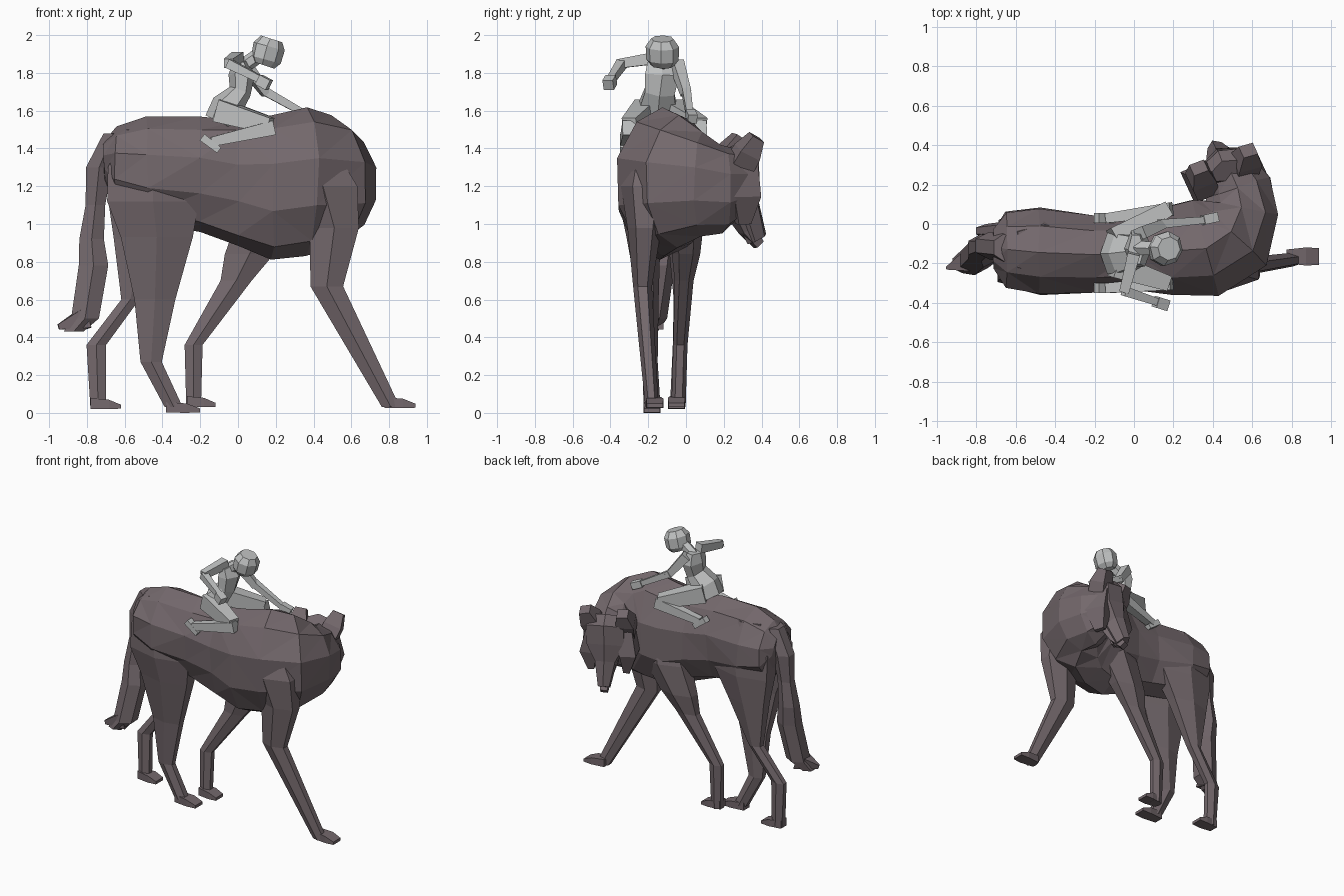
import bpy, bmesh, math, random
from mathutils import Vector as V

random.seed(4)


def material(name, color):
    m = bpy.data.materials.new(name)
    m.diffuse_color = (*color, 1)
    return m


FUR = material("dark fur", (0.172, 0.138, 0.149))
PALE = material("pale grey", (0.53, 0.54, 0.54))
X, Y, Z = V((1, 0, 0)), V((0, 1, 0)), V((0, 0, 1))


def loft(name, rings, mat, sides=6, jitter=0.0, turn=0.5):
    """Skin rings given as (centre, half axis U, half axis W)."""
    verts, faces = [], []
    for c, u, w in rings:
        for k in range(sides):
            a = 2 * math.pi * (k + turn) / sides
            p = V(c) + u * math.cos(a) + w * math.sin(a)
            verts.append(p + V([random.uniform(-jitter, jitter) for _ in range(3)]))
    for r in range(len(rings) - 1):
        for k in range(sides):
            a, b = r * sides + k, r * sides + (k + 1) % sides
            faces.append((a, b, b + sides, a + sides))
    n = len(verts)
    faces += [tuple(range(sides))[::-1], tuple(range(n - sides, n))]
    me = bpy.data.meshes.new(name)
    me.from_pydata(verts, [], faces)
    ob = bpy.data.objects.new(name, me)
    bpy.context.collection.objects.link(ob)
    me.materials.append(mat)
    # consistent outward normals
    bm = bmesh.new()
    bm.from_mesh(me)
    bmesh.ops.recalc_face_normals(bm, faces=bm.faces)
    if jitter:
        bmesh.ops.triangulate(bm, faces=bm.faces)
    bm.to_mesh(me)
    bm.free()
    return ob


def column(name, pts, sides=6, mat=FUR):
    """Horizontal sections: x, y, z, half x, half y."""
    return loft(name, [((x, y, z), X * a, Y * b) for x, y, z, a, b in pts], mat, sides)


def limb(name, pts, ref=Z, sides=4, mat=PALE):
    """Sections square to the path: x, y, z, half side, half depth."""
    cs = [V(p[:3]) for p in pts]
    rings = []
    for i, p in enumerate(pts):
        t = (cs[min(i + 1, len(cs) - 1)] - cs[max(i - 1, 0)]).normalized()
        u = (ref - t * ref.dot(t)).normalized()
        rings.append((cs[i], u * p[3], t.cross(u) * p[4]))
    return loft(name, rings, mat, sides)


# body and neck, curling round to the far side: x, y, heading, half width, bottom, top
spine = [(-.71, -.12, 0, .10, 1.22, 1.44), (-.65, -.13, 0, .19, 1.10, 1.51),
         (-.48, -.14, 0, .22, 1.00, 1.565), (-.20, -.15, 0, .195, .95, 1.565),
         (0, -.145, 0, .19, .88, 1.555), (.18, -.14, 3, .225, .81, 1.58),
         (.36, -.12, 15, .25, .83, 1.615), (.50, -.04, 45, .24, .88, 1.57),
         (.55, .08, 80, .19, .94, 1.49), (.525, .19, 108, .17, .95, 1.42),
         (.49, .27, 115, .13, 1.02, 1.39)]
rings = []
for x, y, h, w, lo, hi in spine:
    h = math.radians(h)
    rings.append(((x, y, (lo + hi) / 2), V((math.sin(h), -math.cos(h), 0)) * w * 1.04,
                  Z * (hi - lo) / 2))
loft("wolf_body", rings, FUR, 10, 0.008)

# head, hanging muzzle
L = V((.91, .42, 0))
D = V((-.38, .82, .45))
head = [(.47, .27, 1.41, .08, .06), (.465, .29, 1.33, .15, .10), (.46, .29, 1.19, .15, .11),
        (.445, .32, 1.08, .08, .08), (.42, .375, .92, .045, .06)]
loft("wolf_head", [((x, y, z), L * a, D * b) for x, y, z, a, b in head], FUR)

# ears and cheek tufts on each side of the face
mid = V((.455, .29, 0))
for s, tag in ((-1, "inner"), (1, "outer")):
    base = mid + L * .105 * s
    limb("ear_" + tag, [(base.x, base.y - .06, 1.29, .085, .09),
                        (base.x + .02 * s, base.y - .01, 1.38, .09, .085),
                        (base.x + .03 * s, base.y + .04, 1.46, .055, .05)], L, 4, FUR)
    limb("cheek_" + tag, [(base.x, base.y - .04, 1.30, .08, .10),
                          (base.x + .04 * s, base.y - .03, 1.14, .08, .11),
                          (base.x + .02 * s, base.y - .03, 1.0, .03, .05)], L, 4, FUR)
limb("lower_jaw", [(.46, .26, 1.08, .09, .06), (.44, .32, .97, .05, .05),
                   (.415, .385, .89, .035, .035)], L, 4, FUR)

# legs, hips and shoulders running up into the flanks
column("near_hind_leg", [(-.46, -.18, 1.50, .15, .08), (-.455, -.215, 1.30, .27, .135),
                         (-.45, -.235, 1.12, .28, .12),
                         (-.43, -.225, .93, .22, .09), (-.44, -.20, .60, .125, .055),
                         (-.46, -.19, .27, .065, .04), (-.34, -.18, .03, .055, .045)])
column("far_hind_leg", [(-.46, -.08, 1.50, .15, .08), (-.455, -.045, 1.30, .27, .12),
                        (-.47, -.03, 1.12, .25, .105),
                        (-.51, -.02, .92, .17, .075), (-.57, -.02, .60, .055, .045),
                        (-.75, -.035, .36, .06, .035), (-.74, -.045, .03, .048, .04)])
column("near_fore_leg", [(.40, -.20, 1.40, .13, .10), (.45, -.22, 1.2, .21, .125),
                         (.51, -.22, .98, .15, .09),
                         (.47, -.23, .67, .10, .05), (.81, -.18, .03, .055, .035)])
column("far_fore_leg", [(.22, -.02, 1.25, .14, .09), (.17, -.01, 1.05, .19, .11),
                        (.06, 0, .84, .15, .075),
                        (-.01, -.01, .70, .095, .05), (-.235, -.03, .36, .055, .038),
                        (-.235, -.04, .03, .045, .038)])
for tag, x, y, z, ln in (("near_hind", -.38, -.18, 0, .18), ("far_hind", -.78, -.05, .02, .16),
                         ("near_fore", .775, -.165, .025, .165), ("far_fore", -.27, -.05, .03, .15)):
    loft("paw_" + tag, [((x, y, z + .03), Y * .05, Z * .04),
                        ((x + ln * .6, y, z + .025), Y * .065, Z * .035),
                        ((x + ln, y, z + .013), Y * .06, Z * .015)], FUR, 4)

# tail
column("tail", [(-.66, -.12, 1.48, .06, .07), (-.735, -.11, 1.30, .08, .07),
                (-.755, -.115, 1.10, .06, .055), (-.775, -.12, .92, .075, .07),
                (-.765, -.14, .78, .09, .08), (-.81, -.18, .50, .085, .08),
                (-.87, -.20, .43, .06, .05)])
limb("tail_tip", [(-.81, -.18, .50, .09, .08), (-.95, -.225, .455, .01, .02)], Y, 4, FUR)

# rider torso and head
limb("rider_torso", [(-.10, -.15, 1.54, .12, .08), (-.06, -.15, 1.62, .115, .085),
                     (.01, -.14, 1.70, .09, .06), (.02, -.125, 1.79, .105, .07),
                     (.01, -.13, 1.86, .085, .04)], Y, 6)
limb("rider_neck", [(.02, -.12, 1.83, .04, .04), (.12, -.125, 1.90, .04, .04)], Y, 6)
limb("rider_head", [(.138, -.125, 1.84, .065, .055), (.148, -.125, 1.87, .088, .08),
                    (.165, -.125, 1.94, .09, .085), (.178, -.125, 1.98, .06, .06)],
     V((.5, .87, 0)), 8)

# rider arms: one bent outward, one reaching to the neck
limb("near_upper_arm", [(.0, -.15, 1.88, .045, .045), (-.05, -.345, 1.85, .035, .035)])
limb("near_forearm", [(-.05, -.34, 1.85, .035, .035), (.13, -.40, 1.76, .026, .026)])
limb("near_hand", [(.11, -.395, 1.765, .04, .04), (.165, -.412, 1.735, .04, .04)])
limb("far_upper_arm", [(.03, -.05, 1.85, .045, .045), (.15, .0, 1.69, .033, .033)])
limb("far_forearm", [(.13, .0, 1.71, .033, .033), (.36, .02, 1.58, .025, .025)])
limb("far_hand", [(.35, .02, 1.585, .035, .035), (.42, .035, 1.555, .035, .035)])

# rider legs folded along the flanks
for tag, hip, knee, foot in (("near", -.21, -.30, -.325), ("far", -.08, .075, .03)):
    limb(tag + "_thigh", [(-.10, hip, 1.60, .085, .085), (.17, knee, 1.52, .06, .055)])
    limb(tag + "_shin", [(.19, knee, 1.51, .055, .05), (-.14, foot, 1.435, .035, .035)])
    limb(tag + "_foot", [(-.19, foot, 1.46, .03, .035), (-.10, foot, 1.39, .025, .035)])
